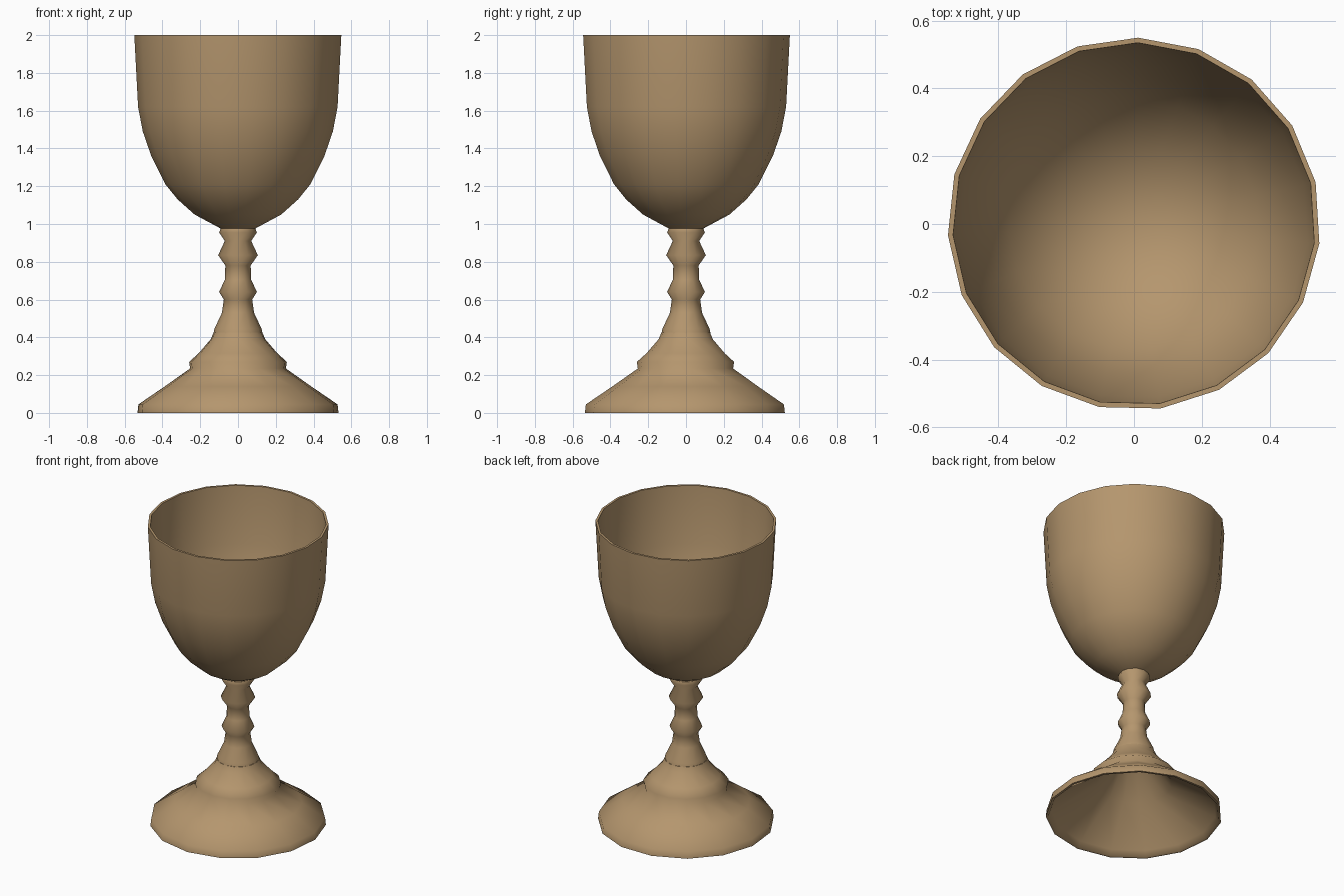
import bpy
import bmesh
from math import cos, sin, pi, radians

cube = bpy.data.objects.get("Cube")
if cube:
    bpy.data.objects.remove(cube, do_unlink=True)

TAN = (0.46, 0.305, 0.155, 1.0)
clay = bpy.data.materials.new("tan clay")
clay.use_nodes = True
clay.diffuse_color = TAN
bsdf = clay.node_tree.nodes["Principled BSDF"]
bsdf.inputs["Base Color"].default_value = TAN
bsdf.inputs["Roughness"].default_value = 0.8


def lathe(name, profile, sides, phase=0.0):
    """Turn a (radius, height) profile around z; radius 0 makes a pole."""
    bm = bmesh.new()
    rings = []
    for r, z in profile:
        if r == 0:
            rings.append([bm.verts.new((0, 0, z))] * sides)
            continue
        angles = [radians(phase) + 2 * pi * i / sides for i in range(sides)]
        rings.append([bm.verts.new((r * cos(a), r * sin(a), z)) for a in angles])
    for low, high in zip(rings, rings[1:]):
        for i in range(sides):
            j = (i + 1) % sides
            corners = dict.fromkeys((low[i], low[j], high[j], high[i]))
            bm.faces.new(list(corners))
    bmesh.ops.recalc_face_normals(bm, faces=bm.faces)
    mesh = bpy.data.meshes.new(name)
    bm.to_mesh(mesh)
    bm.free()
    mesh.materials.append(clay)
    obj = bpy.data.objects.new(name, mesh)
    bpy.context.collection.objects.link(obj)
    bpy.ops.object.select_all(action="DESELECT")
    obj.select_set(True)
    bpy.context.view_layer.objects.active = obj
    bpy.ops.object.shade_smooth_by_angle(angle=radians(65))
    return obj


# Thin-walled cup: outside from the bottom up, then inside back down
lathe("bowl", [(0, 0.97), (0.09, 0.975), (0.23, 1.05), (0.32, 1.13),
               (0.385, 1.21), (0.46, 1.36), (0.505, 1.49), (0.53, 1.62),
               (0.55, 2.0), (0.535, 2.0), (0.515, 1.62), (0.445, 1.37),
               (0.37, 1.22), (0.22, 1.07), (0, 1.0)], sides=19, phase=-6)

# Stem with turned beads
lathe("stem", [(0, 0.4), (0.13, 0.42), (0.125, 0.445), (0.085, 0.53),
               (0.075, 0.6), (0.1, 0.64), (0.07, 0.705), (0.067, 0.78),
               (0.105, 0.835), (0.07, 0.91), (0.1, 0.955), (0.09, 0.98),
               (0, 0.985)], sides=12)

# Hollow flared foot with a stepped collar
lathe("foot", [(0, 0.43), (0.13, 0.425), (0.145, 0.39), (0.21, 0.315),
               (0.26, 0.27), (0.255, 0.235), (0.39, 0.14), (0.53, 0.045),
               (0.535, 0.0), (0.52, 0.0), (0.5, 0.035), (0.23, 0.215),
               (0.12, 0.37), (0, 0.395)], sides=15, phase=6)
